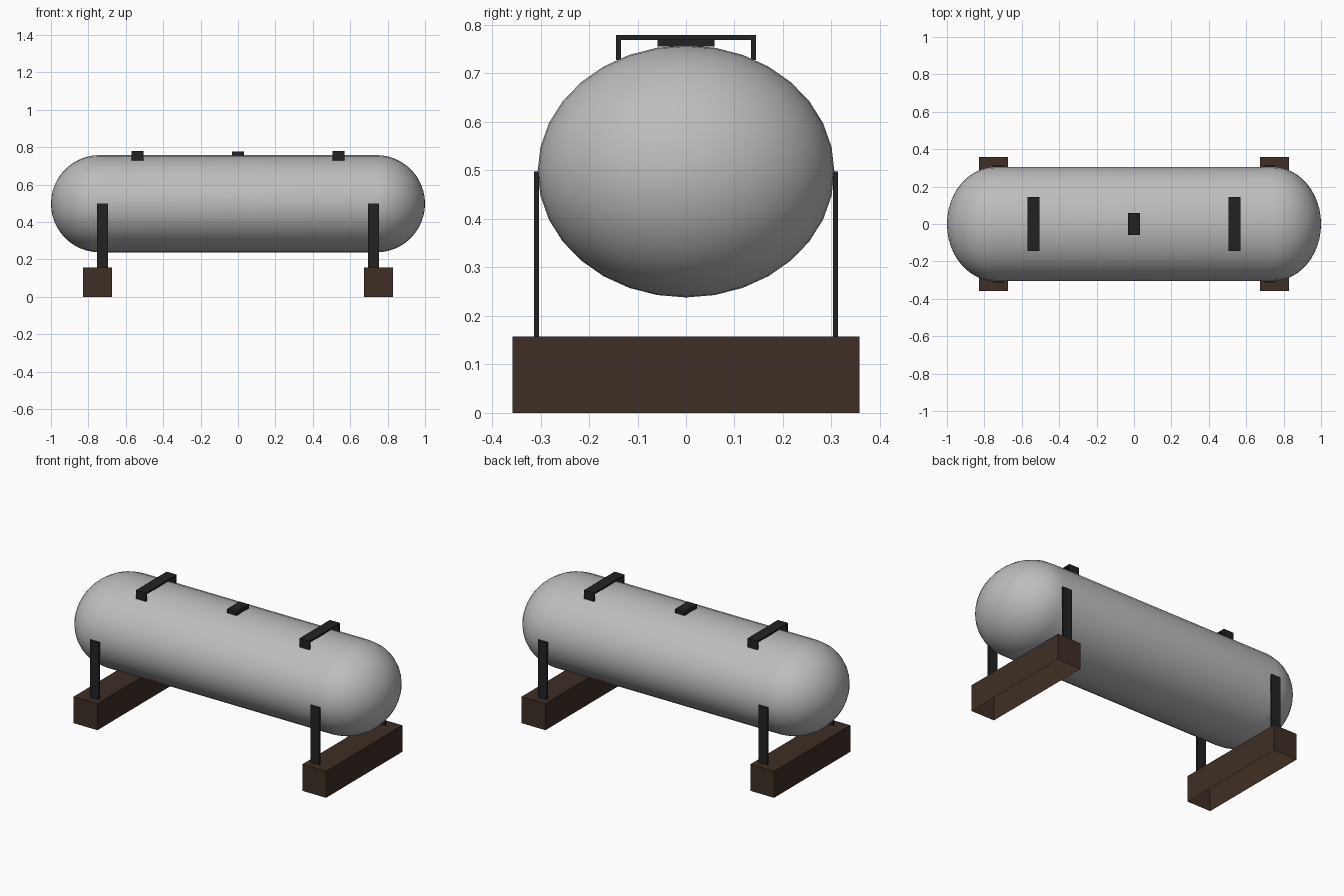
import bpy, bmesh
from math import sin, cos, pi, radians
from mathutils import Matrix, Vector

cube = bpy.data.objects.get("Cube")
if cube:
    bpy.data.objects.remove(cube, do_unlink=True)


def material(name, rgb):
    m = bpy.data.materials.new(name)
    m.use_nodes = True
    m.diffuse_color = (*rgb, 1)
    m.node_tree.nodes["Principled BSDF"].inputs["Base Color"].default_value = (*rgb, 1)
    return m


GREY = material("tank grey", (0.51, 0.51, 0.51))
BROWN = material("timber brown", (0.048, 0.028, 0.018))
BLACK = material("iron black", (0.016, 0.016, 0.016))


def finish(name, bm, mat):
    mesh = bpy.data.meshes.new(name)
    bm.to_mesh(mesh)
    bm.free()
    mesh.materials.append(mat)
    obj = bpy.data.objects.new(name, mesh)
    bpy.context.collection.objects.link(obj)
    return obj


def add_box(bm, low, high):
    low, high = Vector(low), Vector(high)
    place = Matrix.Translation((low + high) / 2) @ Matrix.Diagonal((*(high - low), 1))
    bmesh.ops.create_cube(bm, size=1, matrix=place)


# Tank: capsule profile revolved about x, then squashed in height
WIDE, TALL, CAP, MID_Z = 0.306, 0.26, 0.26, 0.498
STEPS = 12
right_cap = [(1 - CAP + CAP * cos(i * pi / 2 / STEPS), WIDE * sin(i * pi / 2 / STEPS))
             for i in range(STEPS + 1)]
profile = right_cap + [(-x, r) for x, r in reversed(right_cap)]
bm = bmesh.new()
verts = [bm.verts.new((x, r, 0)) for x, r in profile]
edges = [bm.edges.new(pair) for pair in zip(verts, verts[1:])]
bmesh.ops.spin(bm, geom=verts + edges, cent=(0, 0, 0), axis=(1, 0, 0),
               angle=2 * pi, steps=32)
bmesh.ops.remove_doubles(bm, verts=bm.verts, dist=0.0005)
bmesh.ops.scale(bm, vec=(1, 1, TALL / WIDE), verts=bm.verts)
bmesh.ops.translate(bm, vec=(0, 0, MID_Z), verts=bm.verts)
bmesh.ops.recalc_face_normals(bm, faces=bm.faces)
tank = finish("tank", bm, GREY)
bpy.context.view_layer.objects.active = tank
tank.select_set(True)
bpy.ops.object.shade_smooth_by_angle(angle=radians(40))

for side, s in (("left", 1), ("right", -1)):
    # Timber sleeper, open underneath
    bm = bmesh.new()
    x = 0.752 * s
    add_box(bm, (x - 0.078, -0.358, 0), (x + 0.078, 0.358, 0.158))
    bm.normal_update()
    bmesh.ops.delete(bm, geom=[f for f in bm.faces if f.normal.z < -0.9],
                     context='FACES_ONLY')
    finish(side + "_sleeper", bm, BROWN)

    # Upright straps at front and back
    x = 0.725 * s
    for end, y in (("front", -0.308), ("back", 0.308)):
        bm = bmesh.new()
        add_box(bm, (x - 0.03, y - 0.005, 0.15), (x + 0.03, y + 0.005, 0.498))
        finish(f"{side}_{end}_strap", bm, BLACK)

    # Lifting bracket on top: a bar with two short legs
    x = 0.537 * s
    bm = bmesh.new()
    add_box(bm, (x - 0.033, -0.144, 0.769), (x + 0.033, 0.144, 0.779))
    for y in (-0.139, 0.139):
        add_box(bm, (x - 0.033, y - 0.005, 0.728), (x + 0.033, y + 0.005, 0.769))
    finish(side + "_lifting_bracket", bm, BLACK)

# Filler lid in the middle
bm = bmesh.new()
add_box(bm, (-0.032, -0.059, 0.755), (0.032, 0.059, 0.778))
finish("filler_lid", bm, BLACK)
